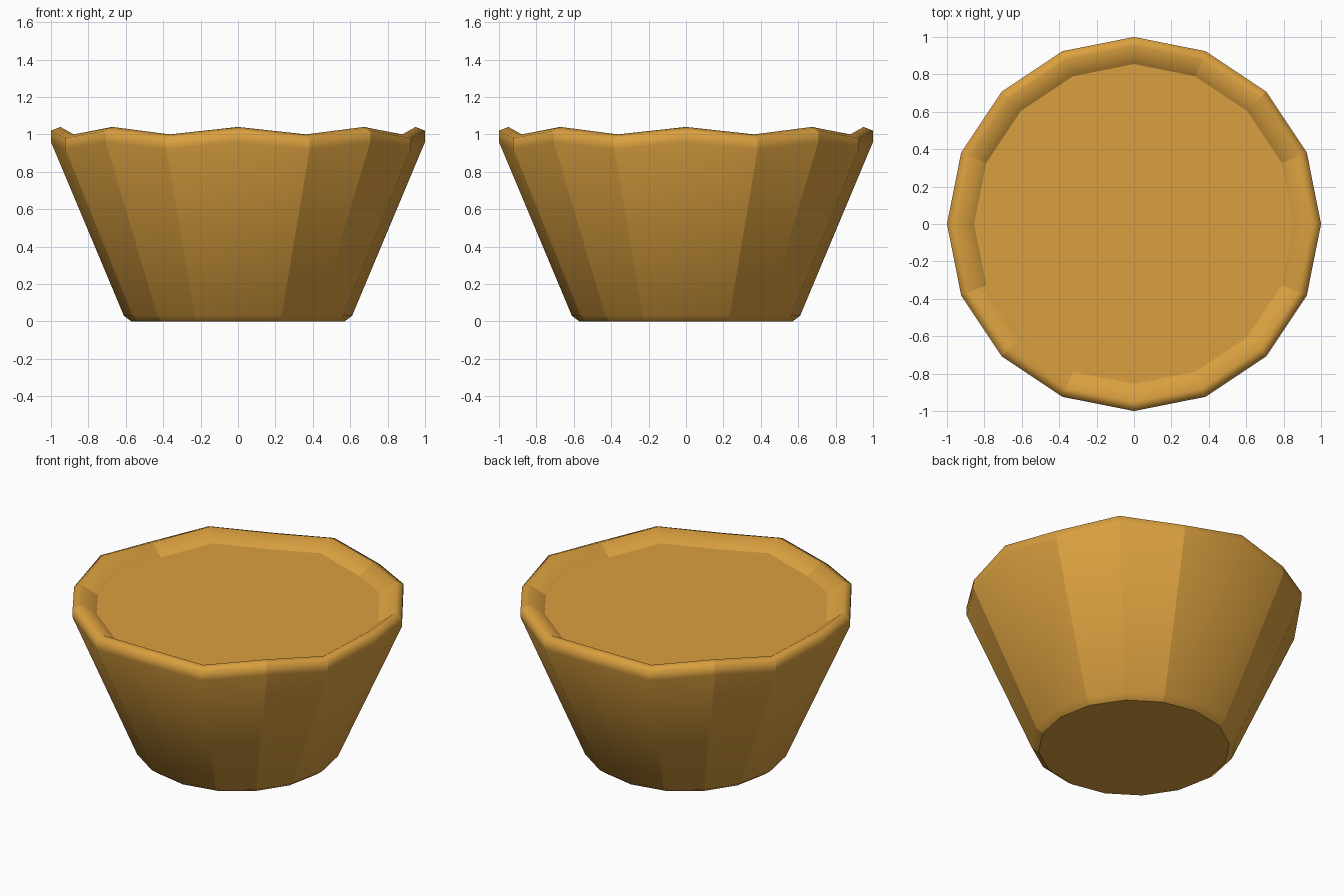
import bpy, bmesh, math

if "Cube" in bpy.data.objects:
    bpy.data.objects.remove(bpy.data.objects["Cube"])

SIDES = 16
# profile from base to inner rim: radius, height at the peaks, drop at the dips
PROFILE = [
    (0.57, 0.00, 0.00),
    (0.61, 0.03, 0.00),
    (1.00, 0.96, 0.04),
    (1.00, 1.02, 0.04),
    (0.95, 1.04, 0.04),
    (0.855, 0.975, 0.037),
]

mat = bpy.data.materials.new("golden_tan")
mat.diffuse_color = (0.70, 0.35, 0.05, 1)
mat.use_nodes = True
mat.node_tree.nodes["Principled BSDF"].inputs["Base Color"].default_value = mat.diffuse_color

bm = bmesh.new()

# rings of the cup; every second corner dips to make the wavy rim
rings = []
for r, z, drop in PROFILE:
    ring = []
    for i in range(SIDES):
        a = 2 * math.pi * i / SIDES
        ring.append(bm.verts.new((r * math.cos(a), r * math.sin(a), z - drop * (i % 2))))
    rings.append(ring)

# walls
for low, high in zip(rings, rings[1:]):
    for i in range(SIDES):
        j = (i + 1) % SIDES
        bm.faces.new((low[i], low[j], high[j], high[i])).smooth = True

# closed base and filled top
bm.faces.new(rings[0][::-1])
bm.faces.new(rings[-1])

# hard facet edges down the walls, soft roll over the rim and foot
for low, high in zip(rings, rings[1:]):
    for i in range(SIDES):
        if i % 4:
            bm.edges.get((low[i], high[i])).smooth = False
for ring in (rings[0], rings[-1]):
    for i in range(SIDES):
        bm.edges.get((ring[i], ring[(i + 1) % SIDES])).smooth = False

mesh = bpy.data.meshes.new("faceted_cup")
bm.to_mesh(mesh)
bm.free()
mesh.materials.append(mat)
cup = bpy.data.objects.new("faceted_cup", mesh)
bpy.context.collection.objects.link(cup)
